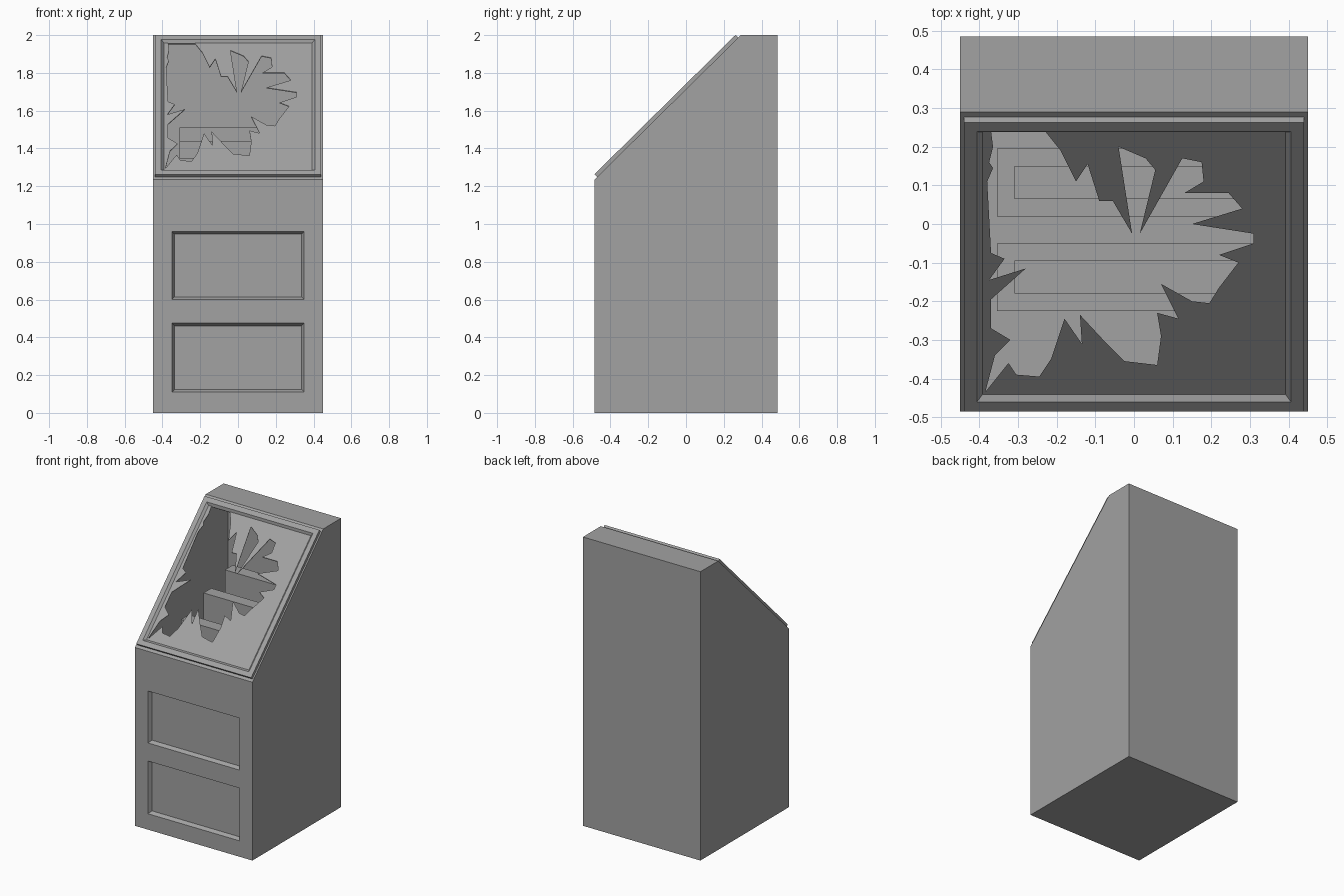
import bpy, bmesh
from math import atan2
from mathutils import Matrix, Vector

cube = bpy.data.objects.get("Cube")
if cube:
    bpy.data.objects.remove(cube, do_unlink=True)

grey = bpy.data.materials.new("plain grey")
grey.use_nodes = True
colour = (0.36, 0.36, 0.36, 1)
grey.diffuse_color = colour
grey.node_tree.nodes["Principled BSDF"].inputs["Base Color"].default_value = colour

HALF_W, HALF_D, HEIGHT = 0.45, 0.485, 2.0
SLOPE_LOW = Vector((0, -HALF_D, 1.235))
SLOPE_TOP = Vector((0, 0.29, HEIGHT))
run = SLOPE_TOP - SLOPE_LOW
# Local frame of the sloping top: x across, y up the slope, z outward
SLOPE = Matrix.Translation(SLOPE_LOW) @ Matrix.Rotation(atan2(run.z, run.y), 4, "X")


def loft(name, rings, caps=True, matrix=None):
    """Join equal rings of points; cap the ends, or close the loop."""
    bm = bmesh.new()
    loops = [[bm.verts.new(p) for p in ring] for ring in rings]
    pairs = list(zip(loops, loops[1:]))
    if caps:
        bm.faces.new(loops[0])
        bm.faces.new(loops[-1])
    else:
        pairs.append((loops[-1], loops[0]))
    for a, b in pairs:
        for i in range(len(a)):
            j = (i + 1) % len(a)
            bm.faces.new((a[i], a[j], b[j], b[i]))
    if matrix:
        bm.transform(matrix)
    bmesh.ops.recalc_face_normals(bm, faces=bm.faces)
    mesh = bpy.data.meshes.new(name)
    bm.to_mesh(mesh)
    bm.free()
    mesh.materials.append(grey)
    obj = bpy.data.objects.new(name, mesh)
    bpy.context.collection.objects.link(obj)
    return obj


def side_prism(name, profile, half):
    return loft(name, [[(x, y, z) for y, z in profile] for x in (-half, half)])


def rect(half, low, high):
    return [(-half, low), (half, low), (half, high), (-half, high)]


def box(name, half, front, back, low, high):
    ring = rect(half, front, back)
    return loft(name, [[(x, y, z) for x, y in ring] for z in (low, high)])


def cut(obj, cutter):
    mod = obj.modifiers.new("cut", "BOOLEAN")
    mod.operation, mod.solver, mod.object = "DIFFERENCE", "EXACT", cutter
    bpy.context.view_layer.objects.active = obj
    bpy.ops.object.modifier_apply(modifier=mod.name)
    bpy.data.objects.remove(cutter, do_unlink=True)


# Cabinet body with sloping upper front
body = side_prism("cabinet_body", [
    (-HALF_D, 0), (HALF_D, 0), (HALF_D, HEIGHT),
    (SLOPE_TOP.y, HEIGHT), (-HALF_D, SLOPE_LOW.z)], HALF_W)

# Display cavity, open through the slope
FLOOR = 1.0
cut(body, side_prism("cavity_cutter", [
    (-0.45, FLOOR), (0.455, FLOOR), (0.455, 1.965),
    (0.25, 1.965), (0.2, 2.1), (-0.45, 1.4)], 0.395))

# Two recessed front panels with sloped edges
for low, high in ((0.11, 0.475), (0.6, 0.96)):
    rings = []
    for depth, inset in ((-0.02, -0.011), (0.025, 0.014)):
        ring = rect(0.35 - inset, low + inset, high - inset)
        rings.append([(x, depth - HALF_D, z) for x, z in ring])
    cut(body, loft("panel_cutter", rings))

# Moulded frame around the glass
frame_rings = []
for inset, rise in ((0, -0.002), (0, 0.02), (0.033, 0.02), (0.05, 0.004), (0.05, -0.002)):
    ring = rect(0.44 - inset, 0.02 + inset, 1.07 - inset)
    frame_rings.append([(x, y, rise) for x, y in ring])
loft("glass_frame", frame_rings, caps=False, matrix=SLOPE)

# Broken glass sheet: jagged hole outline in plan, in hundredths
glass_ring = rect(0.392, 0.066, 1.024)
glass = loft("broken_glass", [[(x, y, z) for x, y in glass_ring] for z in (0.003, 0.006)],
             matrix=SLOPE)
hole = [
    (-37, 24), (-23, 24), (-19, 19), (-15, 11), (-12, 15.5), (-9, 6), (-5.5, 6),
    (-0.5, -2.5), (-4, 20), (3, 17), (5.5, 14), (1.5, -2.5), (12.5, 17), (17.5, 16),
    (18, 11), (13, 8), (24.5, 8), (28, 4), (15, 0), (31, -2.5), (31, -5), (22, -8),
    (27, -10), (22, -16.5), (19.5, -20.5), (15, -20), (7, -15.5), (11.5, -24.5),
    (6, -23), (7, -29), (6, -36.5), (-2.5, -35.5), (-7.5, -30.5), (-14, -23.5),
    (-13.5, -31), (-18, -24.5), (-21.5, -35), (-24.5, -39.5), (-30.5, -39),
    (-32.5, -36), (-38.5, -43.5), (-36, -34), (-32, -30), (-37, -27), (-37, -19.5),
    (-28, -11.5), (-37.5, -14.5), (-33.5, -9), (-37, -7.5), (-38, 11), (-36.5, 14.5),
    (-37.5, 16), (-36.5, 20)]
cut(glass, loft("hole_cutter", [[(x / 100, y / 100, z) for x, y in hole]
                                for z in (1.1, 2.2)]))

# Three rising display steps, each on a wider plinth
for label, front, top in (("front", -0.18, 1.35), ("middle", 0.065, 1.44), ("rear", 0.3, 1.51)):
    box(label + "_step", 0.31, front, front + 0.085, FLOOR, top)
    box(label + "_plinth", 0.355, front - 0.045, front + 0.13, FLOOR, FLOOR + 0.05)
